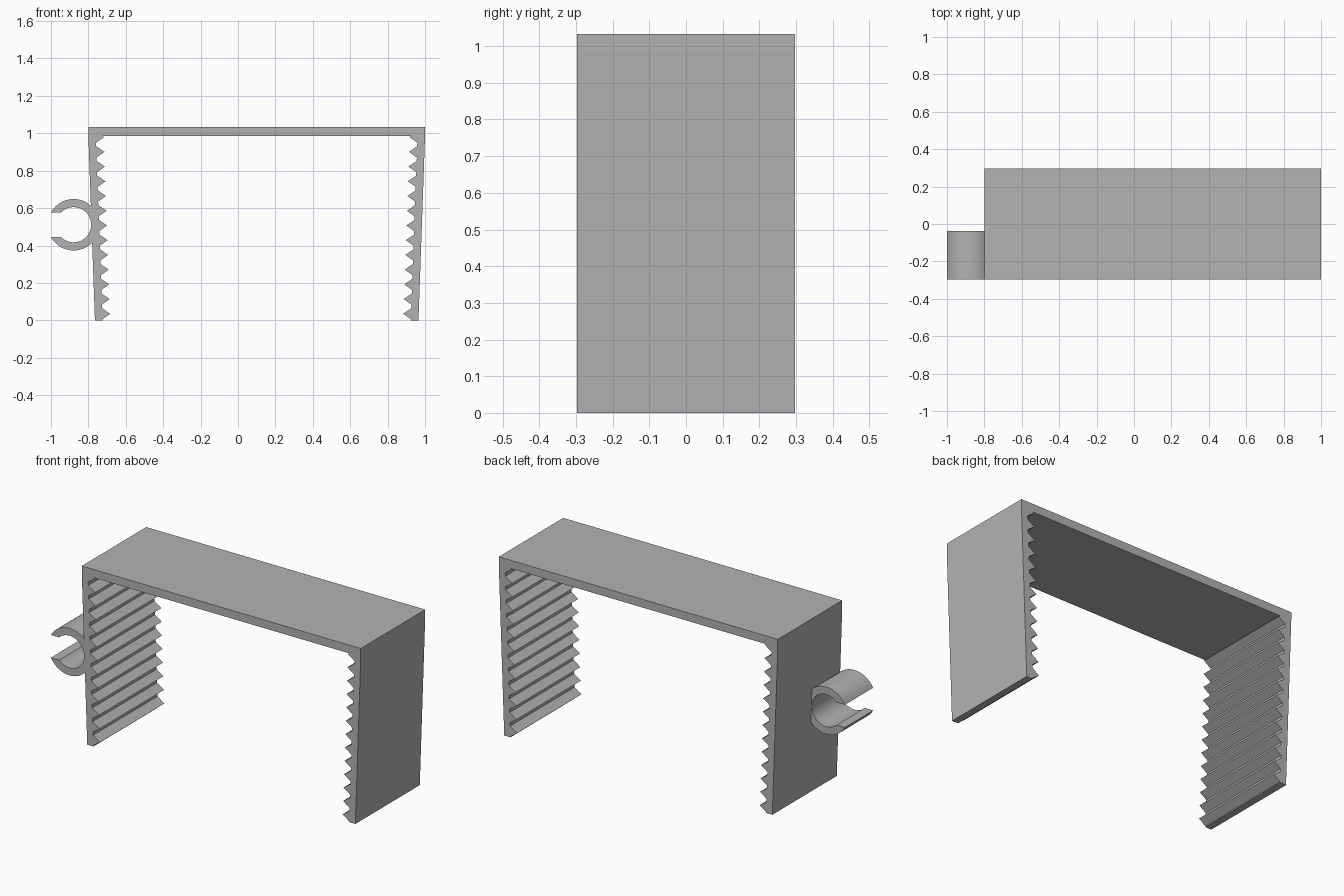
import bpy
import bmesh
from math import asin, cos, sin, pi

cube = bpy.data.objects.get("Cube")
if cube:
    bpy.data.objects.remove(cube)

grey = bpy.data.materials.new("matte grey")
grey.use_nodes = True
colour = (0.45, 0.45, 0.45, 1)
grey.diffuse_color = colour
grey.node_tree.nodes["Principled BSDF"].inputs["Base Color"].default_value = colour

HALF_DEPTH = 0.297
TOP, SLAB_BASE = 1.033, 0.985
MIDDLE, HALF_WIDTH = 0.1, 0.9


def extrude_profile(name, profile, y0, y1):
    """Extrude a closed x-z outline along y."""
    bm = bmesh.new()
    face = bm.faces.new([bm.verts.new((x, y0, z)) for x, z in profile])
    grown = bmesh.ops.extrude_face_region(bm, geom=[face])
    verts = [v for v in grown["geom"] if isinstance(v, bmesh.types.BMVert)]
    bmesh.ops.translate(bm, verts=verts, vec=(0, y1 - y0, 0))
    bmesh.ops.recalc_face_normals(bm, faces=bm.faces)
    mesh = bpy.data.meshes.new(name)
    bm.to_mesh(mesh)
    bm.free()
    mesh.materials.append(grey)
    obj = bpy.data.objects.new(name, mesh)
    bpy.context.collection.objects.link(obj)
    return obj


# Flat top slab
left, right = MIDDLE - HALF_WIDTH, MIDDLE + HALF_WIDTH
extrude_profile("top_slab", [(left, SLAB_BASE), (right, SLAB_BASE),
                             (right, TOP), (left, TOP)], -HALF_DEPTH, HALF_DEPTH)


# Leaning legs with a row of gripping teeth on the inner side
def leg_profile(side):
    def point(inset, z):
        lean = 0.035 * (1 - z / SLAB_BASE)
        return (MIDDLE + side * (HALF_WIDTH - lean - inset), z)

    wall, tip, half_tooth, pitch, teeth = 0.04, 0.083, 0.03, 0.0787, 13
    pts = [point(0, SLAB_BASE), point(0, 0), point(wall, 0)]
    for i in range(teeth):
        z = 0.035 + i * pitch
        pts += [point(wall, z - half_tooth), point(tip, z)]
        if i < teeth - 1:
            pts.append(point(wall, z + half_tooth))
    pts.append(point(tip - 0.008, SLAB_BASE))
    return pts


for name, side in (("left_leg", 1), ("right_leg", -1)):
    extrude_profile(name, leg_profile(side), -HALF_DEPTH, HALF_DEPTH)


# Open ring clip, slotted on its outer side
def arc(radius, slot, steps=40):
    gap = asin(slot / radius)
    start, sweep = -pi + gap, 2 * (pi - gap)
    return [(-0.879 + radius * cos(start + sweep * i / steps),
             0.511 + radius * sin(start + sweep * i / steps))
            for i in range(steps + 1)]


slot = 0.066
clip = extrude_profile("side_clip", arc(0.1375, slot) + arc(0.094, slot)[::-1],
                       -HALF_DEPTH, -0.037)
bpy.ops.object.select_all(action="DESELECT")
clip.select_set(True)
bpy.context.view_layer.objects.active = clip
bpy.ops.object.shade_smooth_by_angle(angle=pi / 6)
